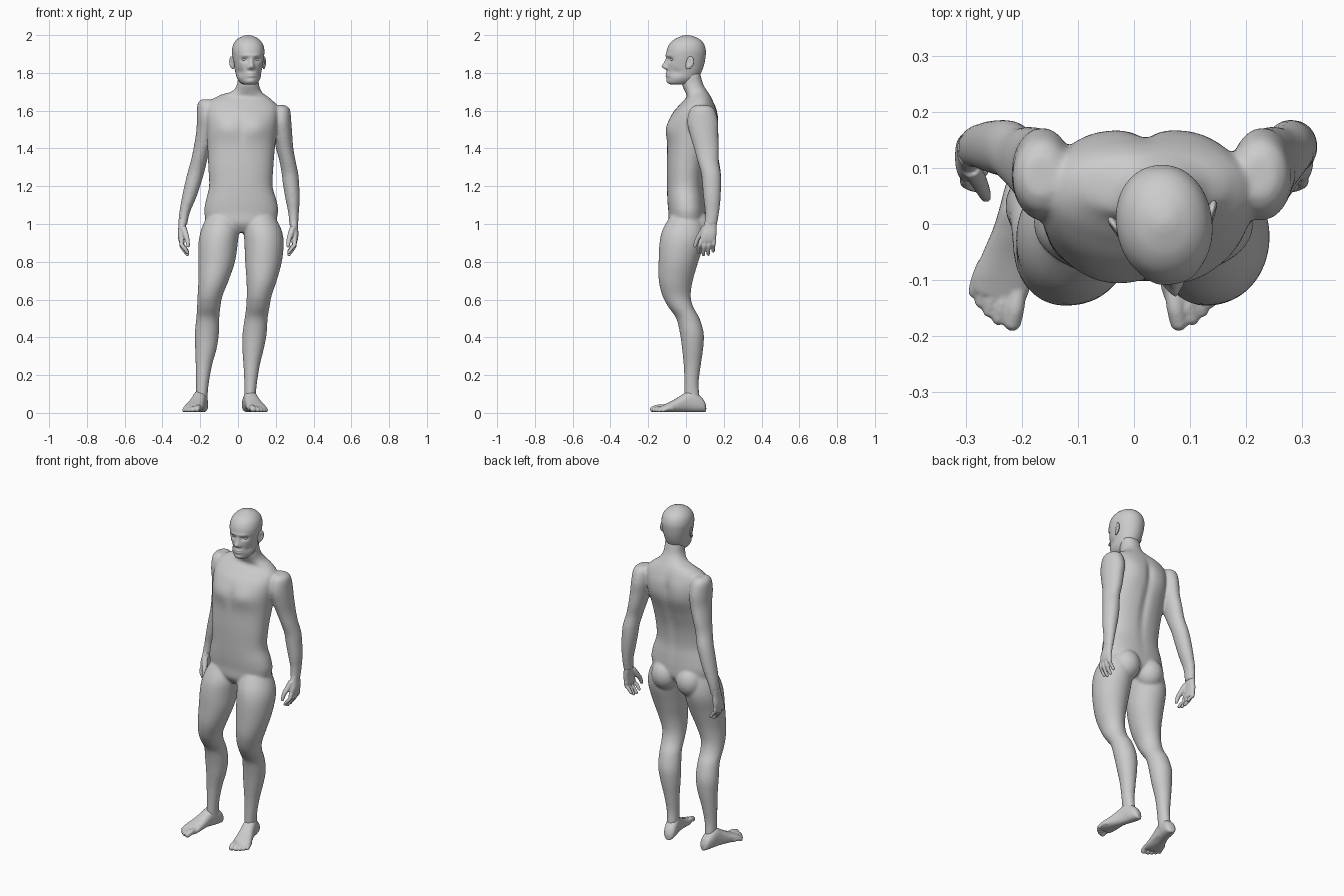
import bpy, bmesh, math
from mathutils import Vector, Matrix


def spline(rows, sub):
    """Catmull-Rom interpolation through rows of numbers."""
    out = []
    for i in range(len(rows) - 1):
        a, b, c, d = (rows[max(i - 1, 0)], rows[i], rows[i + 1], rows[min(i + 2, len(rows) - 1)])
        for k in range(sub):
            t = k / sub
            out.append([0.5 * (2*q + (r - p)*t + (2*p - 5*q + 4*r - s)*t*t + (3*q - p - 3*r + s)*t**3)
                        for p, q, r, s in zip(a, b, c, d)])
    return out + [list(rows[-1])]


def loft(bm, rows, n=32, sub=5, p=2.0):
    """Closed skin over rings given as centre, u axis, v axis."""
    rings = []
    for r in spline(rows, sub):
        c, u, v = Vector(r[:3]), Vector(r[3:6]), Vector(r[6:9])
        ring = []
        for i in range(n):
            t = 2 * math.pi * i / n
            cu, sv = math.cos(t), math.sin(t)
            ring.append(bm.verts.new(c + u * math.copysign(abs(cu)**(2/p), cu)
                                     + v * math.copysign(abs(sv)**(2/p), sv)))
        rings.append(ring)
    for a, b in zip(rings, rings[1:]):
        for i in range(n):
            j = (i + 1) % n
            bm.faces.new((a[i], a[j], b[j], b[i]))
    bm.faces.new(rings[0])
    bm.faces.new(rings[-1])
    return [v for ring in rings for v in ring]


def flat(x, y, z, rx, ry, tilt=0):
    return (x, y, z, rx, 0, tilt * rx, 0, ry, 0)


def ball(bm, c, r):
    m = Matrix.Translation(c) @ Matrix.Diagonal((*r, 1))
    return bmesh.ops.create_uvsphere(bm, u_segments=24, v_segments=16, radius=1, matrix=m)["verts"]


def digit(bm, pts, r0, r1):
    """Tapered finger or toe with a round tip."""
    rows = []
    for i, q in enumerate(pts):
        d = (Vector(pts[min(i + 1, len(pts) - 1)]) - Vector(pts[max(i - 1, 0)])).normalized()
        u = d.cross(Vector((1, 0, 0))).normalized()
        v = d.cross(u)
        r = r0 + (r1 - r0) * i / (len(pts) - 1)
        rows.append((*q, *(u * r), *(v * r)))
    loft(bm, rows, 14, 4)
    ball(bm, pts[-1], (r1, r1, r1))


def push(verts, c, r, vec):
    """Soft bump or dent with gaussian falloff."""
    for v in verts:
        d = v.co - Vector(c)
        w = math.exp(-sum((d[k] / r[k])**2 for k in range(3)))
        v.co += Vector(vec) * w


def finish(name, bm, voxel=0, smooth=0, matrix=None):
    if matrix:
        bm.transform(matrix)
    bmesh.ops.recalc_face_normals(bm, faces=bm.faces)
    for f in bm.faces:
        f.smooth = True
    me = bpy.data.meshes.new(name)
    bm.to_mesh(me)
    bm.free()
    ob = bpy.data.objects.new(name, me)
    bpy.context.collection.objects.link(ob)
    if voxel:
        m = ob.modifiers.new("fuse", 'REMESH')
        m.mode, m.voxel_size, m.use_smooth_shade = 'VOXEL', voxel, True
        m = ob.modifiers.new("soften", 'SMOOTH')
        m.factor, m.iterations = 0.5, smooth


# torso with neck
body = bmesh.new()
torso = loft(body, [flat(*r) for r in (
    (.015, .0, .955, .07, .06), (.015, .005, 1.0, .17, .095), (.017, .005, 1.06, .195, .098),
    (.017, .0, 1.12, .188, .098), (.015, -.005, 1.2, .168, .096), (.015, .0, 1.3, .172, .102),
    (.017, .015, 1.4, .178, .115), (.02, .03, 1.5, .185, .132), (.022, .045, 1.58, .19, .12, -.04),
    (.028, .06, 1.635, .18, .09, -.06), (.038, .068, 1.672, .135, .065, -.07),
    (.048, .055, 1.7, .08, .06, -.03), (.053, .035, 1.74, .058, .056), (.055, .025, 1.8, .055, .05))],
    64, 8, 2.25)
push(torso, (.02, .16, 1.36), (.022, .1, .2), (0, -.016, 0))
push(torso, (.02, .15, 1.56), (.02, .1, .06), (0, -.01, 0))
push(torso, (.015, -.1, 1.5), (.016, .06, .07), (0, .008, 0))
for s in (-1, 1):
    push(torso, (.018 + s*.08, -.09, 1.51), (.06, .07, .05), (0, -.01, 0))
    push(torso, (.02 + s*.1, .15, 1.53), (.06, .07, .08), (0, .008, 0))
    ball(body, (.017 + s*.083, .05, .985), (.08, .082, .09))

# arms: shared section rows (z, y, rx, ry), own x path per side
arm = [(1.66, .085, .028, .035), (1.635, .086, .05, .065), (1.57, .088, .055, .082),
       (1.5, .095, .052, .076), (1.42, .108, .046, .066), (1.35, .117, .043, .056),
       (1.28, .132, .044, .052), (1.22, .136, .043, .05), (1.14, .138, .038, .045),
       (1.06, .138, .028, .037), (.99, .13, .023, .033)]
arm_x = {1: (-.165, -.164, -.163, -.168, -.186, -.203, -.221, -.237, -.259, -.283, -.293),
         -1: (.222, .225, .227, .235, .247, .262, .275, .281, .289, .294, .295)}
# legs, same idea
leg = [(1.04, .0, .08, .085), (.97, -.012, .1, .112), (.9, -.022, .104, .118), (.8, -.04, .097, .105),
       (.7, -.054, .08, .09), (.62, -.05, .066, .075), (.56, -.027, .062, .066), (.5, .01, .061, .062),
       (.42, .031, .064, .063), (.34, .035, .057, .056), (.25, .033, .043, .045), (.16, .029, .034, .038),
       (.1, .031, .031, .04), (.05, .034, .031, .042)]
leg_x = {1: (-.085, -.095, -.105, -.113, -.13, -.148, -.155, -.16, -.165, -.17, -.181, -.188, -.191, -.193),
         -1: (.115, .13, .138, .135, .125, .112, .105, .096, .088, .08, .072, .067, .064, .063)}
for s in (1, -1):
    drop = .0 if s == 1 else .03
    loft(body, [flat(x, y, z - drop * max(0, z - 1) / .65, rx, ry)
                for x, (z, y, rx, ry) in zip(arm_x[s], arm)], 36, 5)
    loft(body, [flat(x, y, z, rx, ry) for x, (z, y, rx, ry) in zip(leg_x[s], leg)], 40, 5)
finish("body", body, .0065, 10)

for s, side in ((1, "right"), (-1, "left")):
    # hand: palm, four fingers, thumb; s points towards the body
    bm = bmesh.new()
    loft(bm, [flat(s*x, y, z, rx, ry) for x, y, z, rx, ry in (
        (0, .134, 1.03, .021, .03), (-.002, .127, .985, .02, .035), (-.006, .12, .945, .019, .041),
        (-.004, .115, .91, .016, .042), (0, .113, .897, .011, .038))], 28, 5, 2.3)
    for i, tip in enumerate((.85, .837, .84, .856)):
        y = .081 + .0225 * i
        y2 = .066 + .026 * i
        digit(bm, [(-.004*s, y, .915), (-.004*s, (y + y2)/2, (.915 + tip)/2 + .008),
                   (.012*s, y2, tip + .02), (.026*s, y2, tip)], .0125, .0088)
    digit(bm, [(.004*s, .1, .98), (.018*s, .075, .94), (.026*s, .058, .915), (.03*s, .048, .885)], .018, .0095)
    finish(side + "_hand", bm, .004, 3, Matrix.Translation((-.294 if s == 1 else .295, 0, 0)))

    # foot: heel to ball sections, then toes
    bm = bmesh.new()
    foot = loft(bm, [(s*x, -d, h/2 + .004, w, 0, 0, 0, 0, h/2) for d, x, w, h in (
        (.0, 0, .014, .035), (.015, 0, .03, .068), (.05, 0, .036, .1), (.085, 0, .037, .115),
        (.125, 0, .04, .094), (.17, -.002, .046, .067), (.215, -.004, .052, .045),
        (.243, -.004, .048, .032))], 36, 5, 2.4)
    push(foot, (s*.04, -.13, 0), (.03, .05, .02), (0, 0, .012))
    for x, d, r in ((.031, .28, .016), (.006, .279, .0125), (-.014, .27, .0115),
                    (-.032, .258, .011), (-.048, .243, .0105)):
        digit(bm, [(s*x*.9, -d + .055, r + .012), (s*x, -d + .025, r + .012), (s*x, -d, r + .003)], r, r)
    finish(side + "_foot", bm, .0045, 3, Matrix.Translation((-.184 if s == 1 else .047, .105, 0))
           @ Matrix.Rotation(-s * math.radians(13), 4, 'Z'))

# head: sections (z, front, back, half width), then sculpted features
turn = Matrix.Translation((.054, 0, 0)) @ Matrix.Rotation(math.radians(9), 4, 'Z')
bm = bmesh.new()
head = loft(bm, [flat(0, (f + b)/2, z, w, (b - f)/2) for z, f, b, w in (
    (1.738, -.08, .0, .026), (1.747, -.096, .03, .044), (1.77, -.1, .06, .06), (1.8, -.1, .08, .068),
    (1.84, -.102, .095, .075), (1.88, -.105, .103, .082), (1.92, -.102, .105, .085),
    (1.955, -.086, .094, .076), (1.98, -.058, .07, .055), (1.995, -.022, .036, .027),
    (2.0, -.003, .012, .008))], 96, 8, 2.1)
push(head, (0, -.105, 1.833), (.015, .06, .014), (0, -.026, 0))
push(head, (0, -.105, 1.855), (.011, .06, .02), (0, -.012, 0))
push(head, (0, -.1, 1.79), (.026, .05, .013), (0, -.012, 0))
push(head, (0, -.11, 1.79), (.022, .04, .004), (0, .006, 0))
push(head, (0, -.1, 1.757), (.02, .04, .012), (0, -.006, 0))
for s in (-1, 1):
    push(head, (s*.034, -.095, 1.87), (.02, .04, .012), (0, .013, 0))
    push(head, (s*.028, -.1, 1.892), (.026, .04, .009), (0, -.005, 0))
    push(head, (s*.015, -.11, 1.826), (.007, .04, .007), (0, -.008, 0))
    push(head, (s*.055, -.06, 1.805), (.02, .04, .02), (-s*.005, .005, 0))
finish("head", bm, 0, 0, turn)

# eyes and ears
for s, side in ((-1, "right"), (1, "left")):
    bm = bmesh.new()
    ball(bm, (s*.033, -.076, 1.87), (.014, .012, .009))
    finish(side + "_eye", bm, 0, 0, turn)
    bm = bmesh.new()
    ear = ball(bm, (0, 0, 0), (.009, .021, .035))
    push(ear, (s*.01, -.004, .004), (.012, .01, .018), (-s*.007, 0, 0))
    push(ear, (0, 0, -.035), (.05, .05, .02), (0, -.008, 0))
    finish(side + "_ear", bm, 0, 0, turn @ Matrix.Translation((s*.087, .008, 1.853))
           @ Matrix.Rotation(-s * math.radians(22), 4, 'Z') @ Matrix.Rotation(math.radians(-8), 4, 'X'))
